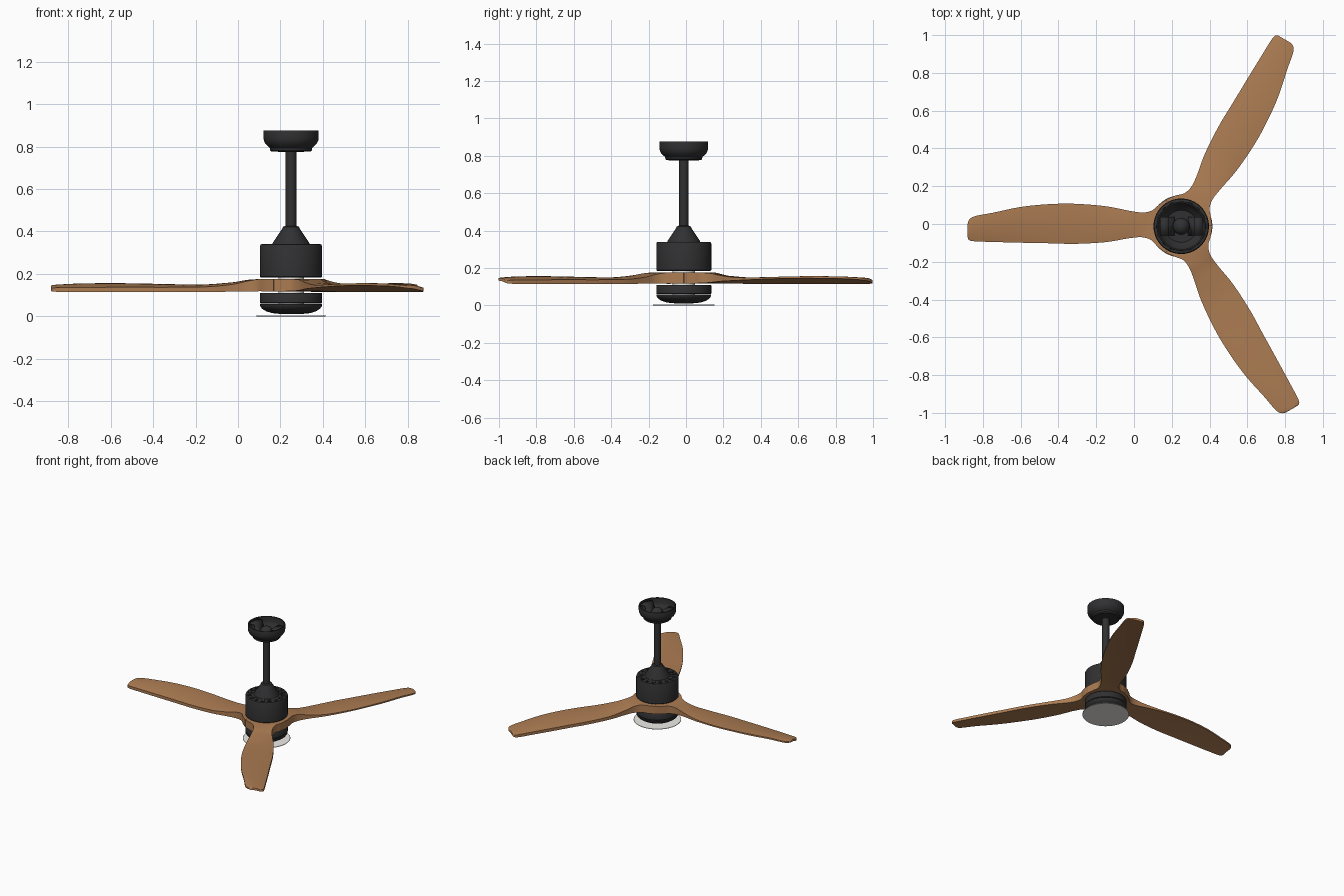
import bpy, bmesh, math
from mathutils import Vector, Matrix

if "Cube" in bpy.data.objects:
    bpy.data.objects.remove(bpy.data.objects["Cube"])

CX, CY = 0.25, -0.012   # fan axis


def material(name, rgb):
    m = bpy.data.materials.new(name)
    m.diffuse_color = (*rgb, 1)
    m.use_nodes = True
    m.node_tree.nodes["Principled BSDF"].inputs["Base Color"].default_value = m.diffuse_color
    return m


BLACK = material("black_metal", (0.03, 0.03, 0.032))
WOOD = material("wood", (0.41, 0.20, 0.085))
WHITE = material("white_diffuser", (0.85, 0.84, 0.80))


def finish(name, bm, mat, angle=35):
    bmesh.ops.recalc_face_normals(bm, faces=bm.faces)
    me = bpy.data.meshes.new(name)
    bm.to_mesh(me)
    bm.free()
    me.shade_smooth()
    me.set_sharp_from_angle(angle=math.radians(angle))
    me.materials.append(mat)
    ob = bpy.data.objects.new(name, me)
    bpy.context.collection.objects.link(ob)
    ob.location = (CX, CY, 0)
    return ob


def lathe(name, profile, mat, n=64):
    """Revolve an (r, z) profile; ends with r > 0 get capped."""
    bm = bmesh.new()
    rings = [[bm.verts.new((r * math.cos(2 * math.pi * i / n), r * math.sin(2 * math.pi * i / n), z))
              for i in range(n)] for r, z in profile]
    for a, b in zip(rings, rings[1:]):
        for i in range(n):
            j = (i + 1) % n
            bm.faces.new((a[i], a[j], b[j], b[i]))
    bm.faces.new(rings[0])
    bm.faces.new(rings[-1])
    return finish(name, bm, mat)


# Ceiling canopy: hollow cup, open at the top
lathe("canopy", [(0.03, 0.784), (0.085, 0.784), (0.097, 0.798), (0.117, 0.82), (0.122, 0.836),
                 (0.122, 0.874), (0.129, 0.875), (0.13, 0.872), (0.13, 0.842), (0.128, 0.828),
                 (0.12, 0.812), (0.105, 0.798), (0.1, 0.794), (0.098, 0.782), (0.092, 0.776),
                 (0.03, 0.775)], BLACK)

# Hanger bracket inside the canopy: bent strip
bm = bmesh.new()
half = [(0.112, 0.868), (0.068, 0.868), (0.055, 0.800), (0.036, 0.796)]
for s in (-1, 1):
    for (x0, z0), (x1, z1) in zip(half, half[1:]):
        bm.faces.new([bm.verts.new((s * x, y, z)) for x, y, z in
                      ((x0, -0.05, z0), (x1, -0.05, z1), (x1, 0.05, z1), (x0, 0.05, z0))])
bmesh.ops.remove_doubles(bm, verts=bm.verts, dist=1e-5)
bracket = finish("hanger_bracket", bm, BLACK)
bracket.modifiers.new("thickness", "SOLIDIFY").thickness = 0.005

# Hanger ball and down rod
bm = bmesh.new()
bmesh.ops.create_uvsphere(bm, u_segments=32, v_segments=16, radius=0.045,
                          matrix=Matrix.Translation((0, 0, 0.812)))
finish("hanger_ball", bm, BLACK)
lathe("down_rod", [(0.025, 0.35), (0.025, 0.80)], BLACK, 32)

# Conical rod cover
lathe("rod_cover", [(0.088, 0.338), (0.086, 0.346), (0.042, 0.412), (0.037, 0.422), (0.026, 0.426)], BLACK, 48)

# Upper motor housing with a ring of vent pockets in its top
motor = lathe("motor_housing", [(0.143, 0.184), (0.147, 0.188), (0.147, 0.330), (0.143, 0.338),
                                (0.137, 0.340), (0.02, 0.340)], BLACK)
bm = bmesh.new()
for i in range(16):
    rot = Matrix.Rotation(2 * math.pi * i / 16, 4, 'Z')
    bmesh.ops.create_cube(bm, size=1, matrix=rot @ Matrix.Translation((0.119, 0, 0.34))
                          @ Matrix.Diagonal((0.026, 0.022, 0.03, 1)))
cutter = finish("vent_cutter", bm, BLACK)
cutter.hide_render = True
cutter.hide_viewport = True
cut = motor.modifiers.new("vents", "BOOLEAN")
cut.object = cutter
cut.operation = 'DIFFERENCE'

# Lower housing, white seam core, bowl and flat diffuser
lathe("lower_housing", [(0.06, 0.110), (0.145, 0.110), (0.147, 0.107), (0.147, 0.064), (0.144, 0.061),
                        (0.06, 0.061)], BLACK)
lathe("centre_shaft", [(0.06, 0.05), (0.06, 0.20)], WHITE, 32)
lathe("lower_bowl", [(0.06, 0.057), (0.147, 0.057), (0.146, 0.049), (0.137, 0.036), (0.118, 0.024),
                     (0.09, 0.015), (0.05, 0.011), (0.02, 0.010)], BLACK)
lathe("light_diffuser", [(0.02, 0.0), (0.163, 0.0), (0.165, 0.002), (0.163, 0.004), (0.02, 0.004)], WHITE)

# Blade stations: radius, low edge, high edge, bottom z at both edges, top z at both edges
STATIONS = [
    (0.030, -0.052, 0.052, 0.118, 0.118, 0.176, 0.176),
    (0.082, -0.141, 0.141, 0.118, 0.118, 0.176, 0.176),
    (0.125, -0.108, 0.108, 0.118, 0.118, 0.176, 0.176),
    (0.160, -0.073, 0.081, 0.118, 0.119, 0.174, 0.175),
    (0.210, -0.058, 0.073, 0.117, 0.123, 0.165, 0.171),
    (0.280, -0.064, 0.083, 0.116, 0.129, 0.150, 0.159),
    (0.400, -0.084, 0.106, 0.115, 0.134, 0.139, 0.148),
    (0.560, -0.093, 0.119, 0.115, 0.140, 0.137, 0.150),
    (0.700, -0.090, 0.117, 0.115, 0.144, 0.137, 0.154),
    (0.850, -0.087, 0.102, 0.115, 0.145, 0.137, 0.156),
    (1.000, -0.083, 0.071, 0.115, 0.143, 0.136, 0.154),
    (1.090, -0.080, 0.054, 0.115, 0.139, 0.135, 0.149),
    (1.122, -0.074, 0.036, 0.117, 0.135, 0.134, 0.146),
    (1.131, -0.058, 0.010, 0.119, 0.131, 0.133, 0.142),
]


def catmull(p0, p1, p2, p3, t):
    return [0.5 * (2 * b + (c - a) * t + (2 * a - 5 * b + 4 * c - d) * t * t
                   + (3 * b - a - 3 * c + d) * t ** 3) for a, b, c, d in zip(p0, p1, p2, p3)]


def blade(name, turn):
    S = STATIONS
    rows = [S[0]]
    for i in range(1, len(S) - 1):
        p0 = S[i - 1] if i > 1 else S[i]
        p3 = S[min(i + 2, len(S) - 1)]
        rows += [catmull(p0, S[i], S[i + 1], p3, k / 5) for k in range(5)]
    rows.append(S[-1])
    bm = bmesh.new()
    loops, n = [], 12
    for r, lo, hi, b0, b1, t0, t1 in rows:
        crown = 0.006 * min(1, max(0, (r - 0.18) / 0.15))
        top, bottom = [], []
        for k in range(n + 1):
            t = k / n
            v, bulge = lo + (hi - lo) * t, crown * (1 - (2 * t - 1) ** 2)
            top.append(bm.verts.new((-r, v, t0 + (t1 - t0) * t + bulge)))
            bottom.append(bm.verts.new((-r, v, b0 + (b1 - b0) * t + bulge * 0.4)))
        loops.append(top + bottom[::-1])
    m = len(loops[0])
    for a, b in zip(loops, loops[1:]):
        for i in range(m):
            j = (i + 1) % m
            bm.faces.new((a[i], a[j], b[j], b[i]))
    bm.faces.new(loops[0])
    bm.faces.new(loops[-1])
    bmesh.ops.rotate(bm, verts=bm.verts, cent=Vector(), matrix=Matrix.Rotation(turn, 3, 'Z'))
    finish(name, bm, WOOD, 40)


# Three blades whose wedge-shaped roots meet to form the hub
for i in range(3):
    blade(f"blade_{i + 1}", i * 2 * math.pi / 3)
